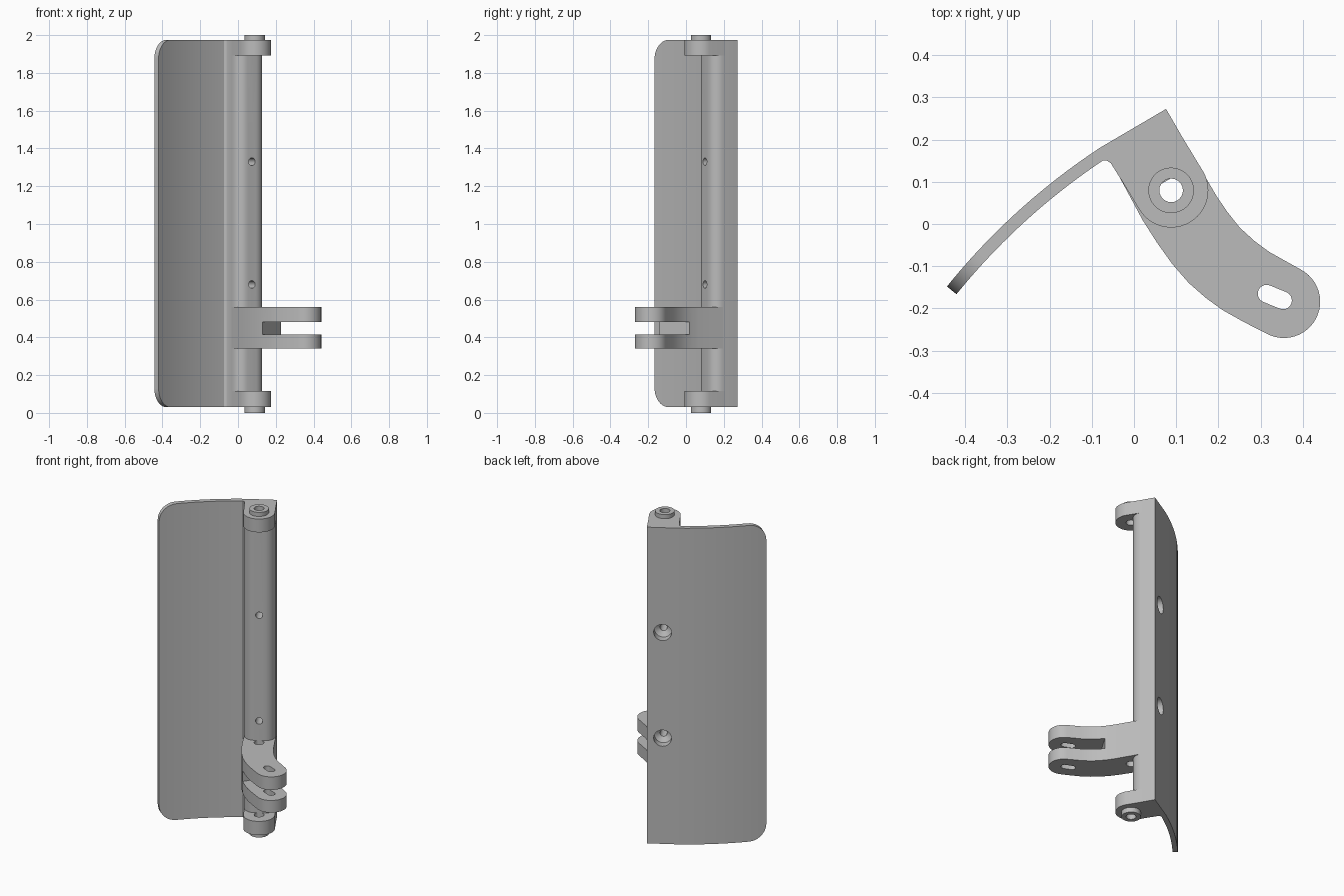
import bpy
import bmesh
from math import sin, cos, pi, sqrt, radians
from mathutils import Vector

if "Cube" in bpy.data.objects:
    bpy.data.objects.remove(bpy.data.objects["Cube"])

grey = bpy.data.materials.new("plain grey")
grey.use_nodes = True
grey.diffuse_color = (0.5, 0.5, 0.5, 1)
grey.node_tree.nodes["Principled BSDF"].inputs["Base Color"].default_value = (0.5, 0.5, 0.5, 1)

# Slanted plan axes of the spine: ACROSS its width, OUT towards the hinge pin
ACROSS = Vector((cos(pi / 6), sin(pi / 6)))
OUT = Vector((sin(pi / 6), -cos(pi / 6)))
MID, HALF = 0.114, 0.088
BOTTOM, TOP = 0.03, 1.975


def plan(n, d):
    return ACROSS * n + OUT * d


def arc(center, r, start, end, steps):
    """Plan points on an arc, angles in degrees."""
    angles = [radians(start + (end - start) * i / steps) for i in range(steps + 1)]
    return [Vector((center[0] + r * cos(a), center[1] + r * sin(a))) for a in angles]


def loft(name, rings):
    """Closed solid skinned over rings of equal point count."""
    bm = bmesh.new()
    rows = [[bm.verts.new(p) for p in ring] for ring in rings]
    count = len(rows[0])
    for low, high in zip(rows, rows[1:]):
        for i in range(count):
            j = (i + 1) % count
            bm.faces.new((low[i], low[j], high[j], high[i]))
    bm.faces.new(rows[0][::-1])
    bm.faces.new(rows[-1])
    bmesh.ops.recalc_face_normals(bm, faces=bm.faces)
    mesh = bpy.data.meshes.new(name)
    bm.to_mesh(mesh)
    bm.free()
    mesh.materials.append(grey)
    obj = bpy.data.objects.new(name, mesh)
    bpy.context.collection.objects.link(obj)
    return obj


def prism(name, outline, z0, z1):
    return loft(name, [[(p[0], p[1], z) for p in outline] for z in (z0, z1)])


def finish(obj, cutters=()):
    """Cut the holes, then smooth the curved faces."""
    bpy.ops.object.select_all(action="DESELECT")
    bpy.context.view_layer.objects.active = obj
    obj.select_set(True)
    for cutter in cutters:
        mod = obj.modifiers.new("cut", "BOOLEAN")
        mod.operation = "DIFFERENCE"
        mod.solver = "EXACT"
        mod.object = cutter
        bpy.ops.object.modifier_apply(modifier=mod.name)
    bpy.ops.object.shade_smooth_by_angle(angle=radians(30))


# Cutters: hinge pin bore, stepped screw holes, fork gap and slotted eye
PIN = plan(MID + 0.002, -0.025)
pin_cutter = prism("pin_cutter", arc(PIN, 0.028, 0, 345, 23), -0.1, 2.1)


def screw_cutter(z):
    side = Vector((*ACROSS, 0))
    up = Vector((0, 0, 1))
    rings = []
    for d, r in ((-0.25, 0.05), (-0.15, 0.05), (-0.13, 0.02), (0.02, 0.02)):
        c = Vector((*plan(MID, d), z))
        rings.append([c + side * r * cos(a * pi / 12) + up * r * sin(a * pi / 12) for a in range(24)])
    return loft("screw_cutter", rings)


screw_cutters = [screw_cutter(z) for z in (0.68, 1.33)]
gap_cutter = prism("gap_cutter", [(0.10, -0.19), (0.255, 0.063), (0.6, 0.06), (0.6, -0.4), (0.1, -0.4)],
                   0.415, 0.48)
eye_cutter = prism("eye_cutter", arc((0.314, -0.165), 0.021, 66, 246, 10)
                   + arc((0.353, -0.181), 0.021, 246, 426, 10), 0.2, 0.7)

# Spine: flat back, filleted root beside the plate, rounded front corners
FIL = 0.06
FRONT = -0.05
spine_outline = [plan(MID + HALF, -0.198), Vector((-0.08, 0.181)), Vector((-0.088, 0.146)),
                 Vector((-0.076, 0.151)), Vector((-0.064, 0.150)), Vector((-0.055, 0.144))]
spine_outline += arc(plan(MID - HALF + FIL, FRONT - FIL), FIL, 210, 300, 8)
spine_outline += arc(plan(MID + HALF - FIL, FRONT - FIL), FIL, 300, 390, 8)
finish(prism("spine", spine_outline, BOTTOM, TOP), screw_cutters)

# Curved plate with rounded free corners
ROOT, TIP = Vector((-0.08, 0.181)), Vector((-0.443, -0.148))
LENGTH = (TIP - ROOT).length
ALONG = (TIP - ROOT) / LENGTH
NORMAL = Vector((ALONG.y, -ALONG.x))
CORNER, THICK, BULGE = 0.1, 0.029, 0.019
stations = [i * (LENGTH - CORNER) / 12 for i in range(12)]
stations += [LENGTH - CORNER * (1 - sin(i * pi / 20)) for i in range(11)]
rings = []
for s in stations:
    t = s / LENGTH
    outer = ROOT + ALONG * s + NORMAL * BULGE * 4 * t * (1 - t)
    normal = (NORMAL + ALONG * (4 * BULGE * (2 * t - 1) / LENGTH)).normalized()
    inner = outer - normal * THICK
    over = max(0, s - (LENGTH - CORNER))
    inset = CORNER - sqrt(max(0, CORNER ** 2 - over ** 2))
    z0, z1 = BOTTOM + inset, TOP - inset
    rings.append([(*outer, z0), (*inner, z0), (*inner, z1), (*outer, z1)])
finish(loft("curved_plate", rings))

# Hinge lugs with raised bosses at both ends
lug_outline = [plan(MID + HALF, -0.12), plan(MID - HALF, -0.12)] + arc(PIN, HALF, 210, 390, 24)
for end, lug_z, boss_z in (("lower", (BOTTOM, 0.115), (0, 0.07)), ("upper", (1.893, TOP), (1.93, 2))):
    finish(prism(end + "_lug", lug_outline, *lug_z), [pin_cutter])
    finish(prism(end + "_boss", arc(PIN, 0.054, 0, 350, 35), *boss_z), [pin_cutter])

# Bent lever arm ending in a fork
arm_outline = [plan(MID - HALF, -0.12), (0.02, 0.01), (0.055, -0.045), (0.09, -0.094), (0.13, -0.14),
               (0.17, -0.175), (0.21, -0.204), (0.26, -0.232)]
arm_outline += arc((0.355, -0.184), 0.086, 242, 422, 24)
arm_outline += [(0.32, -0.066), (0.285, -0.04), (0.25, -0.008), (0.22, 0.03), (0.195, 0.067),
                plan(MID + HALF, -0.05), plan(MID + HALF, -0.12)]
finish(prism("forked_arm", arm_outline, 0.34, 0.56), [pin_cutter, gap_cutter, eye_cutter])

for cutter in [pin_cutter, gap_cutter, eye_cutter] + screw_cutters:
    bpy.data.objects.remove(cutter)
